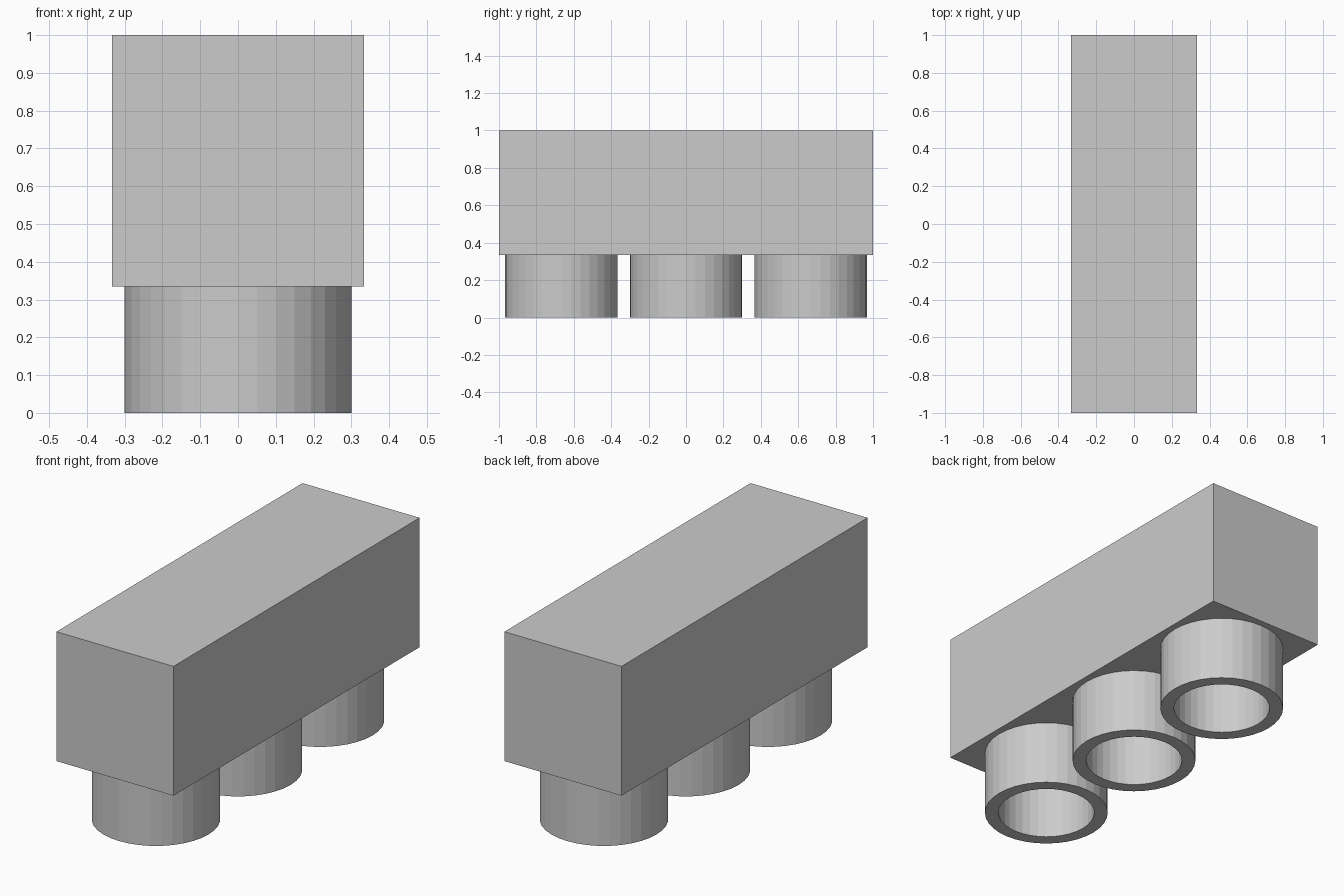
import bpy, bmesh
from math import sin, cos, pi

if "Cube" in bpy.data.objects:
    bpy.data.objects.remove(bpy.data.objects["Cube"])

SIDES = 36
R_OUT, R_IN = 0.30, 0.234
Z_BODY = 0.335


def add_object(name, bm):
    bmesh.ops.recalc_face_normals(bm, faces=bm.faces)
    mesh = bpy.data.meshes.new(name)
    bm.to_mesh(mesh)
    bm.free()
    obj = bpy.data.objects.new(name, mesh)
    bpy.context.collection.objects.link(obj)
    return obj


def box(name, size, centre):
    bm = bmesh.new()
    bmesh.ops.create_cube(bm, size=1)
    bmesh.ops.scale(bm, vec=size, verts=bm.verts)
    bmesh.ops.translate(bm, vec=centre, verts=bm.verts)
    return add_object(name, bm)


def tube(name, y, z0, z1):
    # rectangular wall profile swept round the vertical axis
    bm = bmesh.new()
    profile = [(R_OUT, z0), (R_OUT, z1), (R_IN, z1), (R_IN, z0)]
    rings = []
    for i in range(SIDES):
        a = 2 * pi * i / SIDES
        rings.append([bm.verts.new((r * cos(a), y + r * sin(a), z)) for r, z in profile])
    for i in range(SIDES):
        a, b = rings[i], rings[(i + 1) % SIDES]
        for j in range(4):
            k = (j + 1) % 4
            bm.faces.new((a[j], b[j], b[k], a[k]))
    return add_object(name, bm)


# Solid upper block
box("body", (0.666, 2.0, 1 - Z_BODY), (0, 0, (1 + Z_BODY) / 2))

# Three hollow round feet, slightly sunk into the block
for label, y in (("front", -2 / 3), ("middle", 0), ("back", 2 / 3)):
    tube(label + "_tube_foot", y, 0, Z_BODY + 0.003)
